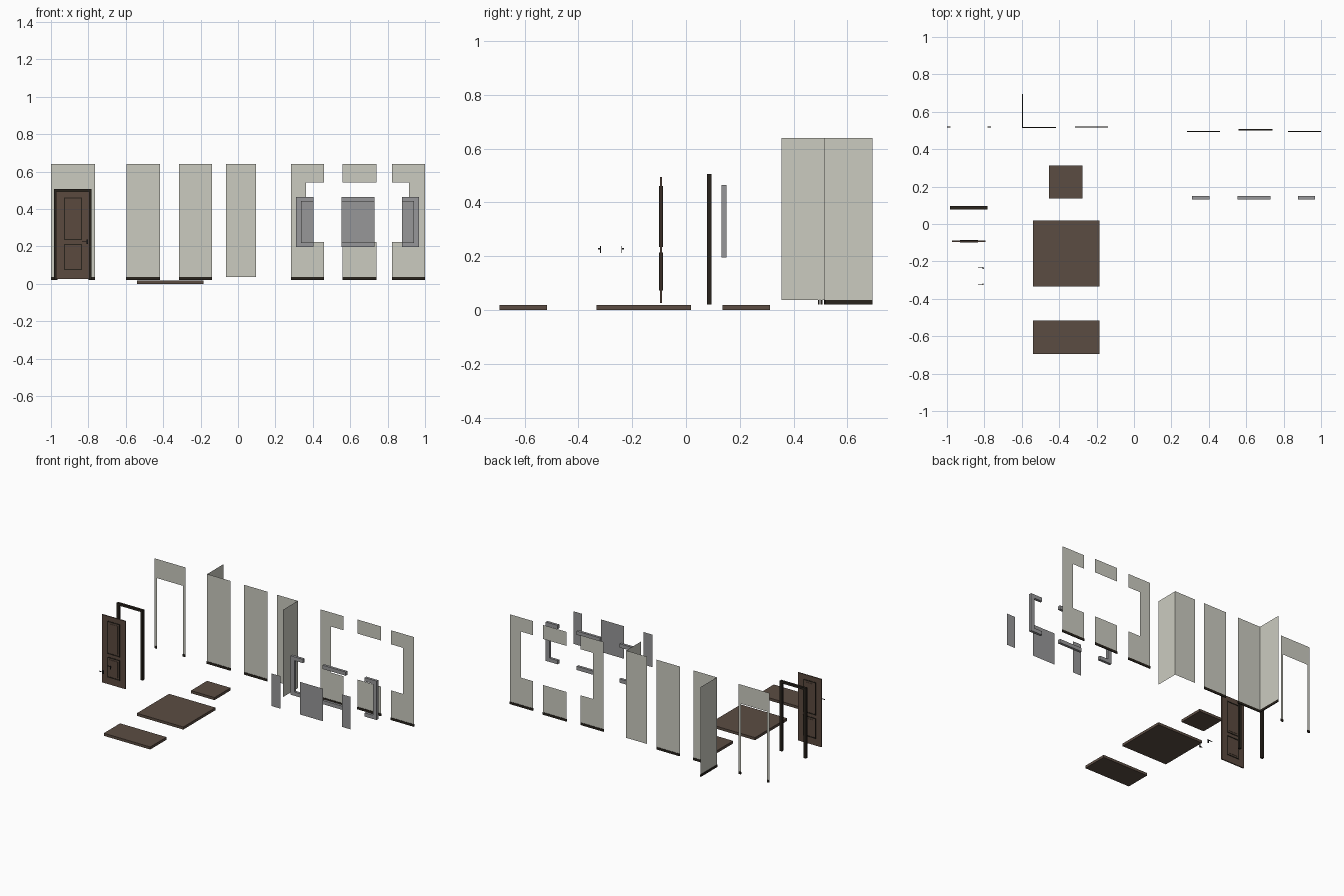
import bpy, bmesh
from mathutils import Vector

if "Cube" in bpy.data.objects:
    bpy.data.objects.remove(bpy.data.objects["Cube"])


def material(name, r, g, b):
    m = bpy.data.materials.new(name)
    m.diffuse_color = (r, g, b, 1)
    m.use_nodes = True
    m.node_tree.nodes["Principled BSDF"].inputs["Base Color"].default_value = m.diffuse_color
    return m


WALL = material("wall_plaster", 0.60, 0.60, 0.53)
DARK = material("dark_trim", 0.022, 0.017, 0.012)
WOOD = material("door_wood", 0.105, 0.068, 0.049)
FLOOR = material("floor_wood", 0.105, 0.073, 0.055)
FRAME = material("window_frame_grey", 0.31, 0.31, 0.32)
PANE = material("window_pane_grey", 0.31, 0.31, 0.315)
IRON = material("handle_iron", 0.02, 0.02, 0.02)


def finish(name, bm, mat):
    me = bpy.data.meshes.new(name)
    bm.to_mesh(me)
    bm.free()
    me.materials.append(mat)
    ob = bpy.data.objects.new(name, me)
    bpy.context.collection.objects.link(ob)
    return ob


def outline(name, pts, y0, y1, mat):
    """Front-view (x, z) outline, flat when y0 == y1, else extruded to y1."""
    bm = bmesh.new()
    face = bm.faces.new([bm.verts.new((x, y0, z)) for x, z in pts])
    if y1 != y0:
        res = bmesh.ops.extrude_face_region(bm, geom=[face], use_keep_orig=True)
        vs = [v for v in res["geom"] if isinstance(v, bmesh.types.BMVert)]
        bmesh.ops.translate(bm, vec=(0, y1 - y0, 0), verts=vs)
        bmesh.ops.recalc_face_normals(bm, faces=bm.faces)
    return finish(name, bm, mat)


def rect(x0, x1, z0, z1):
    return [(x0, z0), (x1, z0), (x1, z1), (x0, z1)]


def boxes(name, items, mat):
    """Several boxes (x0, x1, y0, y1, z0, z1) joined in one object."""
    bm = bmesh.new()
    for x0, x1, y0, y1, z0, z1 in items:
        vs = bmesh.ops.create_cube(bm, size=1)["verts"]
        bmesh.ops.scale(bm, vec=(x1 - x0, y1 - y0, z1 - z0), verts=vs)
        bmesh.ops.translate(bm, verts=vs, vec=Vector((x0 + x1, y0 + y1, z0 + z1)) / 2)
    return finish(name, bm, mat)


def side_wall(name, x, y0, y1, z0, z1):
    bm = bmesh.new()
    bm.faces.new([bm.verts.new(p) for p in
                  ((x, y0, z0), (x, y1, z0), (x, y1, z1), (x, y0, z1))])
    return finish(name, bm, WALL)


def baseboard(name, x0, x1, y):
    boxes(name, [(x0, x1, y - 0.003, y + 0.003, B, W)], DARK)


B, W, T = 0.021, 0.037, 0.64   # baseboard bottom, wall bottom, wall top

# wall with door opening
outline("door_wall", [(-1, W), (-0.982, W), (-0.982, 0.508), (-0.783, 0.508),
                      (-0.783, W), (-0.765, W), (-0.765, T), (-1, T)], 0.518, 0.518, WALL)
baseboard("door_wall_baseboard_left", -1, -0.982, 0.518)
baseboard("door_wall_baseboard_right", -0.783, -0.765, 0.518)

# outer corner wall
outline("outer_corner_wall", rect(-0.597, -0.417, W, T), 0.516, 0.516, WALL)
side_wall("outer_corner_wall_side", -0.597, 0.516, 0.694, W, T)
baseboard("outer_corner_baseboard", -0.597, -0.417, 0.516)
boxes("outer_corner_side_baseboard", [(-0.6, -0.594, 0.513, 0.694, B, W)], DARK)

# plain wall
outline("plain_wall", rect(-0.316, -0.139, W, T), 0.518, 0.518, WALL)
baseboard("plain_wall_baseboard", -0.316, -0.139, 0.518)

# inner corner wall, no baseboard
outline("inner_corner_wall", rect(-0.065, 0.096, W, T), 0.516, 0.516, WALL)
side_wall("inner_corner_wall_side", 0.096, 0.355, 0.516, W, T)

# window walls
LO, HI = 0.225, 0.543
for side, a, b, c, in (("left", 0.283, 0.46, 0.364), ("right", 1.0, 0.823, 0.915)):
    outline("window_wall_" + side, [(a, W), (b, W), (b, LO), (c, LO), (c, HI), (b, HI),
                                    (b, T), (a, T)], 0.494, 0.494, WALL)
    baseboard("window_baseboard_" + side, min(a, b), max(a, b), 0.494)
outline("window_wall_middle_lower", rect(0.56, 0.741, W, LO), 0.504, 0.504, WALL)
outline("window_wall_middle_upper", rect(0.56, 0.741, HI, T), 0.504, 0.504, WALL)
baseboard("window_baseboard_middle", 0.56, 0.741, 0.504)

# window frame pieces
Z0, Z1, R = 0.196, 0.465, 0.026
FY0, FY1 = 0.132, 0.15
for side, a, b, c in (("left", 0.31, 0.404, 0.338), ("right", 0.967, 0.876, 0.939)):
    outline("window_frame_" + side, [(a, Z0), (b, Z0), (b, Z0 + R), (c, Z0 + R),
                                     (c, Z1 - R), (b, Z1 - R), (b, Z1), (a, Z1)],
            FY0, FY1, FRAME)
boxes("window_frame_middle", [(0.553, 0.731, FY0, FY1, Z0, Z0 + R),
                              (0.553, 0.731, FY0, FY1, Z1 - R, Z1)], FRAME)

# window panes
for side, a, b in (("left", 0.336, 0.404), ("middle", 0.553, 0.731), ("right", 0.876, 0.941)):
    outline("window_pane_" + side, rect(a, b, 0.219, 0.444), -0.115, -0.115, PANE)

# door frame
outline("door_frame", [(-0.983, B), (-0.966, B), (-0.966, 0.491), (-0.8, 0.491),
                       (-0.8, B), (-0.783, B), (-0.783, 0.506), (-0.983, 0.506)],
        0.078, 0.095, DARK)

# door leaf with raised panel mouldings on both faces
boxes("door_leaf", [(-0.972, -0.793, -0.097, -0.089, 0.026, 0.495)], WOOD)
rings, panels = [], []
M = 0.006
X0, X1 = -0.93, -0.834
for z0, z1 in ((0.073, 0.214), (0.235, 0.462)):
    for y0, y1 in ((-0.1, -0.097), (-0.089, -0.086)):
        rings += [(X0, X1, y0, y1, z0, z0 + M), (X0, X1, y0, y1, z1 - M, z1),
                  (X0, X0 + M, y0, y1, z0 + M, z1 - M), (X1 - M, X1, y0, y1, z0 + M, z1 - M)]
    panels.append((X0 + 0.016, X1 - 0.016, -0.099, -0.087, z0 + 0.016, z1 - 0.016))
boxes("door_mouldings", rings, DARK)
boxes("door_panels", panels, WOOD)

# door handles: plate, stem and lever
for name, y, d in (("front_handle", -0.317, -1), ("back_handle", -0.24, 1)):
    def span(a, b):
        return tuple(sorted((y + d * a, y + d * b)))
    boxes(name, [(-0.811, -0.803, *span(0, 0.002), 0.213, 0.238),
                 (-0.809, -0.805, *span(0.002, 0.01), 0.226, 0.23),
                 (-0.833, -0.805, *span(0.007, 0.01), 0.226, 0.23)], IRON)

# floor slabs
for name, x0, x1, y0, y1 in (("small_floor", -0.455, -0.275, 0.136, 0.312),
                             ("large_floor", -0.54, -0.185, -0.333, 0.018),
                             ("narrow_floor", -0.54, -0.185, -0.694, -0.516)):
    boxes(name, [(x0, x1, y0, y1, 0, 0.018)], FLOOR)
